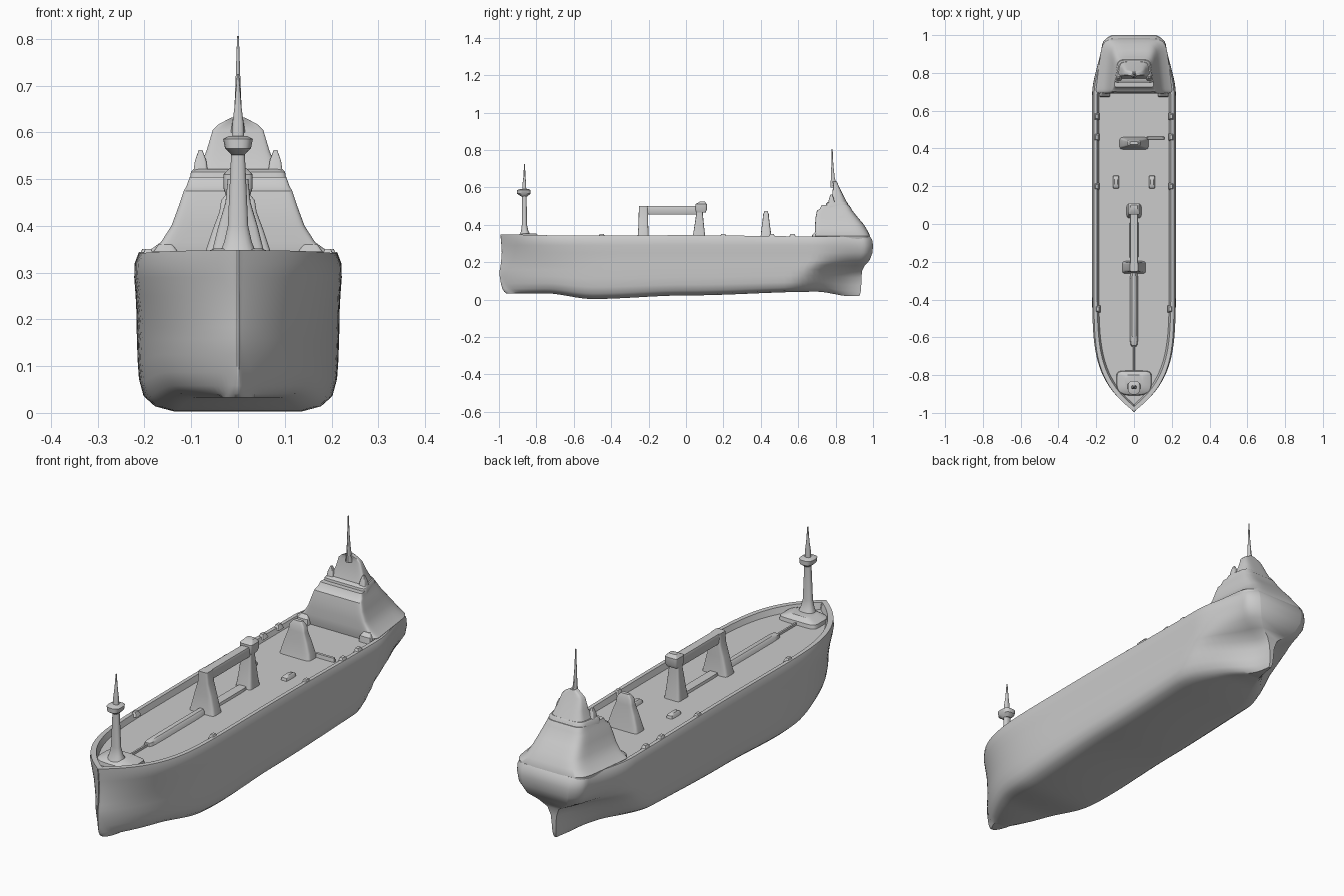
import bpy, math


def lerp(a, b, t):
    return a + (b - a) * t


def interp(points, v):
    if v <= points[0][0]:
        return points[0][1]
    for (a, fa), (b, fb) in zip(points, points[1:]):
        if v <= b:
            t = (v - a) / (b - a)
            return lerp(fa, fb, t * t * (3 - 2 * t))
    return points[-1][1]


def loft(name, rings, angle=35, strip_caps=False):
    """Skin closed rings of equal length and cap both ends."""
    n = len(rings[0])
    verts = [p for r in rings for p in r]
    faces = []
    for i in range(len(rings) - 1):
        for j in range(n):
            k = (j + 1) % n
            faces.append((i * n + j, i * n + k, (i + 1) * n + k, (i + 1) * n + j))
    for base in (0, (len(rings) - 1) * n):
        if strip_caps:  # join each point to its mirror point
            faces += [(base + j, base + j + 1, base + n - 2 - j, base + n - 1 - j)
                      for j in range(n // 2 - 1)]
        else:
            faces.append(tuple(range(base, base + n)))
    mesh = bpy.data.meshes.new(name)
    mesh.from_pydata(verts, [], faces)
    ob = bpy.data.objects.new(name, mesh)
    bpy.context.collection.objects.link(ob)
    bpy.ops.object.select_all(action='DESELECT')
    ob.select_set(True)
    bpy.context.view_layer.objects.active = ob
    bpy.ops.object.mode_set(mode='EDIT')
    bpy.ops.mesh.select_all(action='SELECT')
    bpy.ops.mesh.normals_make_consistent(inside=False)
    bpy.ops.object.mode_set(mode='OBJECT')
    bpy.ops.object.shade_smooth_by_angle(angle=math.radians(angle))
    return ob


def tower(name, rows, x=0, front=0.3, back=0.3, taper=0, n=32):
    """Stack rounded rectangles; rows are (z, front y, back y, half width).
    front/back exponents: 1 is round, near 0 is square."""
    rings = []
    for z, y0, y1, w in rows:
        ring = []
        for k in range(n):
            a = 2 * math.pi * (k + 0.5) / n
            c, s = math.cos(a), math.sin(a)
            e = back if s > 0 else front
            u = math.copysign(abs(s) ** e, s)
            px = w * math.copysign(abs(c) ** e, c) * (1 - taper * (u + 1) / 2)
            ring.append((x + px, lerp(y0, y1, (u + 1) / 2), z))
        rings.append(ring)
    return loft(name, rings)


# Hull: waterlines of z, bow y, bow fullness, half width, stern taper start, stern y, stern half width
LEVELS = [
    (0.000, -0.960, 3.0, 0.145, 0.50, 0.925, 0.008),
    (0.010, -0.972, 3.1, 0.182, 0.51, 0.930, 0.010),
    (0.030, -0.982, 3.2, 0.203, 0.53, 0.935, 0.012),
    (0.065, -0.990, 3.3, 0.212, 0.56, 0.937, 0.014),
    (0.110, -0.996, 3.4, 0.215, 0.60, 0.938, 0.020),
    (0.150, -0.996, 3.5, 0.216, 0.63, 0.942, 0.040),
    (0.180, -0.991, 3.7, 0.217, 0.66, 0.955, 0.090),
    (0.210, -0.988, 4.0, 0.217, 0.68, 0.982, 0.135),
    (0.250, -0.985, 4.4, 0.219, 0.68, 0.997, 0.158),
    (0.290, -0.987, 4.8, 0.222, 0.68, 1.000, 0.165),
    (0.320, -0.990, 5.1, 0.221, 0.68, 0.995, 0.165),
    (0.344, -0.992, 5.2, 0.212, 0.68, 0.983, 0.160),
    (0.344, -0.965, 5.2, 0.195, 0.68, 0.960, 0.140),
    (0.319, -0.955, 5.2, 0.186, 0.68, 0.950, 0.135),
]
KEEL = [(-0.75, 0.033), (-0.5, 0.003), (0, 0.022), (0.7, 0.042), (0.88, 0.018)]
SHEER = [(-1, 0.004), (-0.6, -0.002), (0, 0.0), (0.65, -0.006)]


def hull_point(level, t):
    z, bow, full, w, start, stern, end = level
    y = lerp(bow, stern, t)
    half = w * (1 - max(0, 1 - (y - bow) / 0.8) ** full)
    if z < 0.16:  # blunt rounded forefoot
        half = max(half, 0.035 * math.sqrt(min(1, (y - bow) / 0.06)) * (1 - z / 0.17))
    u = max(0, (y - start) / (stern - start))
    half = lerp(half, end, u * u * (3 - 2 * u))
    c = max(0, (y - stern + 0.05) / 0.05)
    half *= math.sqrt(max(0, 1 - 0.5 * c * c))
    lift = interp(KEEL, y) * max(0, 1 - z / 0.2)
    if z > 0.33:
        lift += interp(SHEER, y)
    return max(half, 0.002), y, z + lift


STATIONS = 72
rings = []
for i in range(STATIONS + 1):
    t = (1 - math.cos(math.pi * i / STATIONS)) / 2
    side = [hull_point(l, t) for l in LEVELS]
    rings.append(side[::-1] + [(-x, y, z) for x, y, z in side])
loft("hull", rings, 40, strip_caps=True)

# Stern deckhouse flowing out of the hull, bridge on top, then mast
tower("deckhouse", [(0.30, 0.70, 0.985, 0.195), (0.34, 0.69, 0.984, 0.204),
                    (0.365, 0.69, 0.973, 0.168), (0.40, 0.69, 0.952, 0.145),
                    (0.44, 0.693, 0.918, 0.13), (0.475, 0.70, 0.89, 0.118),
                    (0.485, 0.715, 0.885, 0.112), (0.505, 0.725, 0.872, 0.105)],
      front=0.12, back=0.35, taper=0.18, n=48)
tower("bridge_ledge", [(0.488, 0.745, 0.875, 0.108), (0.515, 0.75, 0.865, 0.104),
                       (0.522, 0.76, 0.86, 0.097)], front=0.2, back=0.4, taper=0.2)
tower("funnel_house", [(0.51, 0.765, 0.866, 0.092), (0.56, 0.782, 0.84, 0.070),
                       (0.605, 0.786, 0.818, 0.056), (0.618, 0.788, 0.812, 0.042),
                       (0.632, 0.782, 0.806, 0.014)], back=0.5, taper=0.15)
tower("stern_mast", [(0.60, 0.772, 0.812, 0.016), (0.65, 0.774, 0.796, 0.008),
                     (0.72, 0.777, 0.788, 0.005), (0.806, 0.779, 0.784, 0.002)],
      front=1, back=1, n=12)
for s, side in ((1, "right"), (-1, "left")):
    tower("bridge_fin_" + side, [(0.50, 0.755, 0.80, 0.018), (0.54, 0.765, 0.79, 0.012),
                                 (0.562, 0.772, 0.782, 0.004)], x=s * 0.08, n=16)
    tower("corner_house_" + side, [(0.31, 0.67, 0.71, 0.03), (0.345, 0.675, 0.71, 0.026),
                                   (0.36, 0.69, 0.71, 0.015)], x=s * 0.155, n=16)

# Bow mast with lookout and stepped base
tower("bow_mast_base", [(0.31, -0.91, -0.775, 0.095), (0.335, -0.905, -0.78, 0.09),
                        (0.352, -0.88, -0.80, 0.05)], front=0.7, back=0.3)
tower("bow_mast", [(0.33, -0.90, -0.82, 0.045), (0.365, -0.882, -0.842, 0.030),
                   (0.40, -0.878, -0.85, 0.022), (0.55, -0.876, -0.852, 0.015),
                   (0.62, -0.874, -0.855, 0.012), (0.66, -0.869, -0.858, 0.007),
                   (0.725, -0.866, -0.861, 0.002)], front=0.8, back=0.8, n=20)
tower("bow_lookout", [(0.552, -0.882, -0.848, 0.014), (0.566, -0.903, -0.83, 0.028),
                      (0.586, -0.903, -0.83, 0.032), (0.592, -0.885, -0.845, 0.02)],
      front=0.7, back=0.7, n=20)

# Midship gantry: two flared posts, a beam and a head
tower("gantry_front_post", [(0.31, -0.265, -0.195, 0.064), (0.345, -0.258, -0.20, 0.056),
                            (0.40, -0.254, -0.202, 0.042), (0.45, -0.253, -0.203, 0.027),
                            (0.50, -0.252, -0.205, 0.022)], n=20)
tower("gantry_rear_post", [(0.31, 0.03, 0.108, 0.04), (0.36, 0.04, 0.10, 0.034),
                           (0.46, 0.055, 0.09, 0.024), (0.50, 0.055, 0.09, 0.022)], n=20)
tower("gantry_beam", [(0.456, -0.25, 0.08, 0.018), (0.465, -0.252, 0.082, 0.021),
                      (0.492, -0.252, 0.082, 0.021), (0.50, -0.25, 0.08, 0.018)],
      front=0.1, back=0.1, n=20)
tower("gantry_head", [(0.465, 0.055, 0.105, 0.026), (0.48, 0.05, 0.112, 0.031),
                      (0.51, 0.05, 0.112, 0.031), (0.524, 0.075, 0.10, 0.018)], n=20)

# Low centreline ridge and pipe running to the bow
tower("deck_ridge", [(0.31, -0.65, -0.25, 0.024), (0.333, -0.645, -0.25, 0.018),
                     (0.340, -0.62, -0.25, 0.010)], n=20)
tower("deck_pipe", [(0.31, -0.79, -0.63, 0.007), (0.328, -0.79, -0.63, 0.004)], n=12)
tower("deck_walkway", [(0.31, -0.21, 0.04, 0.026), (0.330, -0.21, 0.04, 0.020)], n=12)

# Aft vent house with a side pipe
tower("vent_house", [(0.31, 0.392, 0.462, 0.078), (0.345, 0.40, 0.456, 0.07),
                     (0.39, 0.405, 0.45, 0.055), (0.43, 0.41, 0.445, 0.04),
                     (0.455, 0.412, 0.443, 0.036), (0.474, 0.42, 0.436, 0.02)], n=24)
tower("vent_pipe", [(0.31, 0.445, 0.465, 0.05), (0.336, 0.449, 0.461, 0.045)], x=0.115, n=12)

# Deck fittings and small bumps along the bulwarks, on both sides
for s, side in ((1, "right"), (-1, "left")):
    tower("deck_bollard_" + side, [(0.31, 0.185, 0.26, 0.018), (0.331, 0.19, 0.255, 0.014),
                                   (0.337, 0.205, 0.24, 0.008)], x=s * 0.095, n=16)
    for i, y in enumerate((-0.45, 0.2, 0.46, 0.57)):
        tower(f"rail_bump_{side}_{i}", [(0.33, y - 0.02, y + 0.02, 0.016),
                                        (0.350, y - 0.012, y + 0.01, 0.007)],
              x=s * (0.198 if y > -0.3 else 0.192), n=12)
